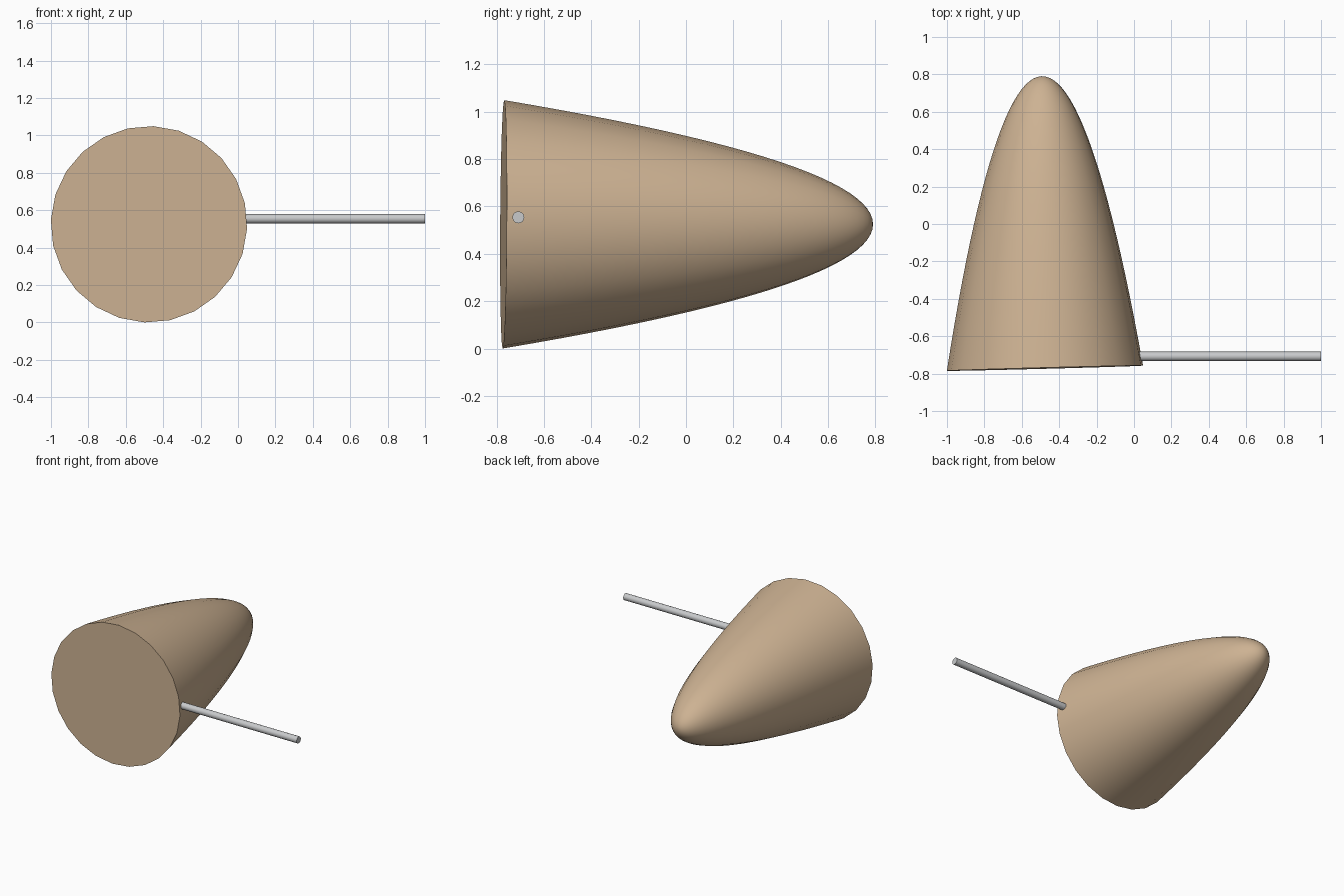
import bpy, bmesh, math
from mathutils import Matrix, Vector

old = bpy.data.objects.get("Cube")
if old:
    bpy.data.objects.remove(old, do_unlink=True)


def material(name, rgb):
    mat = bpy.data.materials.new(name)
    mat.use_nodes = True
    mat.diffuse_color = (*rgb, 1)
    mat.node_tree.nodes["Principled BSDF"].inputs["Base Color"].default_value = (*rgb, 1)
    return mat


def add_object(name, bm, mat):
    mesh = bpy.data.meshes.new(name)
    bmesh.ops.recalc_face_normals(bm, faces=bm.faces)
    bm.to_mesh(mesh)
    bm.free()
    mesh.materials.append(mat)
    obj = bpy.data.objects.new(name, mesh)
    bpy.context.collection.objects.link(obj)
    bpy.ops.object.select_all(action="DESELECT")
    obj.select_set(True)
    bpy.context.view_layer.objects.active = obj
    bpy.ops.object.shade_smooth_by_angle(angle=math.radians(30))
    return obj


tan = material("tan", (0.61, 0.445, 0.29))
grey = material("light grey", (0.58, 0.59, 0.60))

# Nose cone: a parabola spun about the y axis, with a flat base
RADIUS, LENGTH, SIDES, RINGS = 0.525, 1.561, 24, 24
bm = bmesh.new()
start = Matrix.Rotation(math.radians(2.6), 3, "Y")
profile = []
for i in range(RINGS + 1):
    k = i / RINGS
    profile.append(bm.verts.new(start @ Vector((RADIUS * k, LENGTH * (1 - k * k), 0))))
edges = [bm.edges.new(pair) for pair in zip(profile, profile[1:])]
bmesh.ops.spin(bm, geom=profile + edges, axis=(0, 1, 0), cent=(0, 0, 0),
               angle=math.tau, steps=SIDES, use_duplicate=False)
bmesh.ops.remove_doubles(bm, verts=bm.verts, dist=0.0005)
bmesh.ops.holes_fill(bm, edges=[e for e in bm.edges if e.is_boundary], sides=0)

# The whole cone leans very slightly off the y axis
lean = Matrix(((1, -0.011, 0, -0.476),
               (0.0265, 1, 0.006, -0.771),
               (0, 0, 1, 0.5245),
               (0, 0, 0, 1)))
bmesh.ops.transform(bm, matrix=lean, verts=bm.verts)
add_object("nose_cone", bm, tan)

# Thin rod sticking out of the cone's side
inner, outer = -0.05, 1.0
bm = bmesh.new()
bmesh.ops.create_cone(bm, cap_ends=True, segments=20, radius1=0.025, radius2=0.025,
                      depth=outer - inner)
place = Matrix.Translation(((inner + outer) / 2, -0.708, 0.554))
bmesh.ops.transform(bm, matrix=place @ Matrix.Rotation(math.pi / 2, 4, "Y"), verts=bm.verts)
add_object("side_rod", bm, grey)
